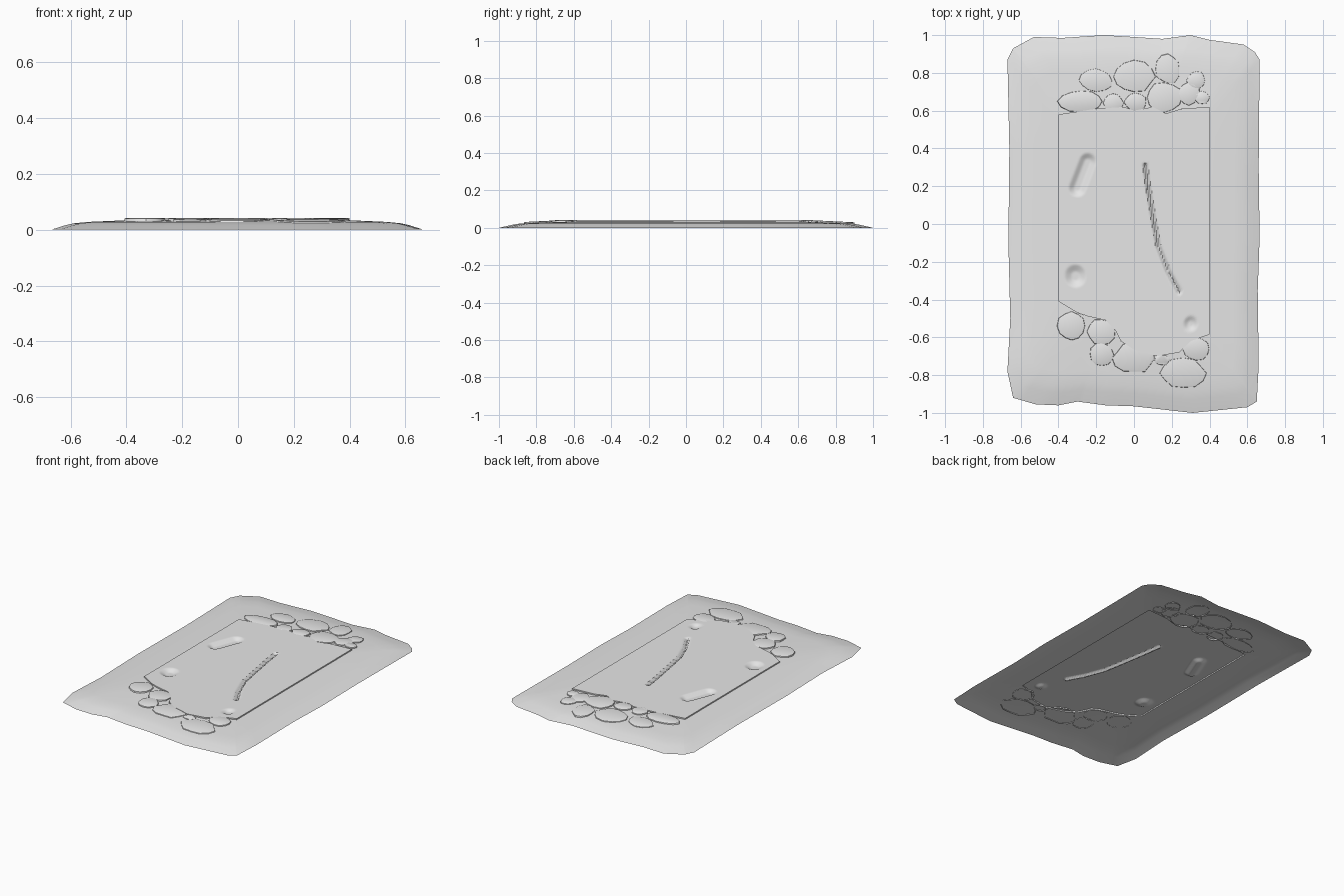
import bpy
import bmesh
import math
import random
from mathutils import Vector
from mathutils.geometry import intersect_line_line_2d

random.seed(4)
cube = bpy.data.objects.get("Cube")
if cube:
    bpy.data.objects.remove(cube, do_unlink=True)

stone_grey = bpy.data.materials.new("stone grey")
stone_grey.use_nodes = True
colour = (.8, .8, .8, 1)
stone_grey.diffuse_color = colour
stone_grey.node_tree.nodes["Principled BSDF"].inputs["Base Color"].default_value = colour


def finish(mesh_builder, name, angle):
    """Turn a bmesh into a named, shaded object."""
    mesh = bpy.data.meshes.new(name)
    mesh_builder.to_mesh(mesh)
    mesh_builder.free()
    mesh.materials.append(stone_grey)
    part = bpy.data.objects.new(name, mesh)
    bpy.context.collection.objects.link(part)
    bpy.ops.object.select_all(action="DESELECT")
    part.select_set(True)
    bpy.context.view_layer.objects.active = part
    bpy.ops.object.shade_smooth_by_angle(angle=math.radians(angle))
    return part


def bridge(mesh_builder, lower, upper):
    """Join two closed rings of vertices with quads."""
    count = len(lower)
    for i in range(count):
        j = (i + 1) % count
        mesh_builder.faces.new((lower[i], lower[j], upper[j], upper[i]))


def curve_height(points, x):
    """Interpolate y along a polyline running left to right."""
    for (xa, ya), (xb, yb) in zip(points, points[1:]):
        if x <= xb:
            return ya + (yb - ya) * (x - xa) / (xb - xa)
    return points[-1][1]


def ray_hit(outline, angle):
    """Point where a ray from the centre meets a closed outline."""
    centre = Vector((0, 0))
    far = Vector((math.cos(angle), math.sin(angle))) * 3
    for start, end in zip(outline, outline[1:] + outline[:1]):
        hit = intersect_line_line_2d(centre, far, Vector(start), Vector(end))
        if hit:
            return hit
    return min((Vector(p) for p in outline), key=lambda p: p.angle(far))


# Outlines: ragged outer rim, and the two broken ends of the slab
rim = [(-.67, .87), (-.64, .93), (-.53, .99), (-.38, .985), (-.16, 1), (0, .99),
       (.15, .98), (.3, 1), (.4, .975), (.58, .95), (.64, .91), (.665, .87),
       (.66, .3), (.665, -.07), (.655, -.35), (.66, -.75), (.65, -.94), (.6, -.97),
       (.31, -1), (0, -.965), (-.15, -.96), (-.3, -.94), (-.4, -.96), (-.52, -.955),
       (-.64, -.92), (-.67, -.78), (-.655, -.5), (-.665, -.1), (-.66, .4)]
front_end = [(-.4, -.41), (-.3, -.47), (-.24, -.49), (-.15, -.51), (-.1, -.56),
             (-.07, -.62), (0, -.665), (.12, -.7), (.24, -.68), (.3, -.62), (.4, -.585)]
back_end = [(-.4, .58), (-.3, .595), (-.2, .61), (-.05, .62), (0, .6),
            (.1, .62), (.17, .585), (.25, .61), (.4, .62)]
slab_outline = front_end + back_end[::-1]
slab_top = .042

# Sloping ground skirt, open underneath, ending in the slab's short side wall
corners = rim + slab_outline
angles = sorted({round(math.atan2(y, x), 4) for x, y in corners})
skirt = bmesh.new()
outer = [ray_hit(rim, a) for a in angles]
inner = [ray_hit(slab_outline, a) for a in angles]
rings = [[skirt.verts.new((p.x, p.y, 0)) for p in outer]]
for inset, height in ((.05, .016), (.08, .023), (.13, .028)):
    sx, sy = 1 - inset / .66, 1 - inset * 1.4
    rings.append([skirt.verts.new((p.x * sx, p.y * sy, height)) for p in outer])
for height in (.034, slab_top):
    rings.append([skirt.verts.new((p.x, p.y, height)) for p in inner])
for lower, upper in zip(rings, rings[1:]):
    bridge(skirt, lower, upper)
finish(skirt, "ground_skirt", 35)

# Flat slab with shallow dents and one long crack
dents = [((-.3, .19), (-.245, .33), .045, .016),
         ((-.31, -.28), (-.31, -.27), .055, .016),
         ((.3, -.53), (.3, -.525), .038, .012)]
crack = [(.06, .31), (.075, .2), (.1, .05), (.13, -.12), (.18, -.25), (.24, -.36)]
dents += [(a, b, .014, .014) for a, b in zip(crack, crack[1:])]


def dent_depth(x, y):
    deepest = 0
    for start, end, radius, depth in dents:
        a, b, p = Vector(start), Vector(end), Vector((x, y))
        along = (p - a).dot(b - a) / (b - a).length_squared
        gap = (p - a.lerp(b, min(max(along, 0), 1))).length
        if gap < radius:
            deepest = max(deepest, depth * min(1, 1.6 * (1 - gap / radius)))
    return deepest


slab = bmesh.new()
columns, rows = 100, 130
grid = []
for i in range(columns + 1):
    x = -.4 + .8 * i / columns
    low, high = curve_height(front_end, x), curve_height(back_end, x)
    line = [low + (high - low) * j / rows for j in range(rows + 1)]
    grid.append([slab.verts.new((x, y, slab_top - dent_depth(x, y))) for y in line])
for left, right in zip(grid, grid[1:]):
    for j in range(rows):
        slab.faces.new((left[j], right[j], right[j + 1], left[j + 1]))
finish(slab, "cracked_slab", 40)

# Flat cobbles along both broken ends: centre and half sizes
cobbles = {
    "back": [(-.28, .65, .12, .06), (-.2, .76, .09, .06), (-.11, .64, .055, .05),
             (0, .78, .11, .085), (.01, .645, .06, .05), (.16, .67, .1, .08),
             (.18, .82, .065, .08), (.29, .69, .06, .06), (.33, .76, .05, .05),
             (.36, .67, .04, .035)],
    "front": [(-.33, -.54, .075, .08), (-.17, -.57, .075, .07), (-.17, -.69, .065, .06),
              (0, -.71, .11, .08), (.15, -.72, .04, .03), (.26, -.79, .12, .08),
              (.33, -.66, .07, .065)],
}
sides = 12
for end, stones in cobbles.items():
    for number, (cx, cy, rx, ry) in enumerate(stones):
        cobble = bmesh.new()
        wobble = [random.uniform(.9, 1.08) for _ in range(sides)]
        layers = []
        for scale, drop in ((1, .012), (.97, .002), (.88, 0)):
            layer = []
            for k in range(sides):
                turn = math.tau * k / sides
                x = cx + rx * scale * wobble[k] * math.cos(turn)
                y = cy + ry * scale * wobble[k] * math.sin(turn)
                slope = .05 * max(0, abs(y) - .65)
                layer.append(cobble.verts.new((x, y, slab_top - slope - drop)))
            layers.append(layer)
        for lower, upper in zip(layers, layers[1:]):
            bridge(cobble, lower, upper)
        cobble.faces.new(layers[-1])
        finish(cobble, f"{end}_cobble_{number + 1}", 35)
